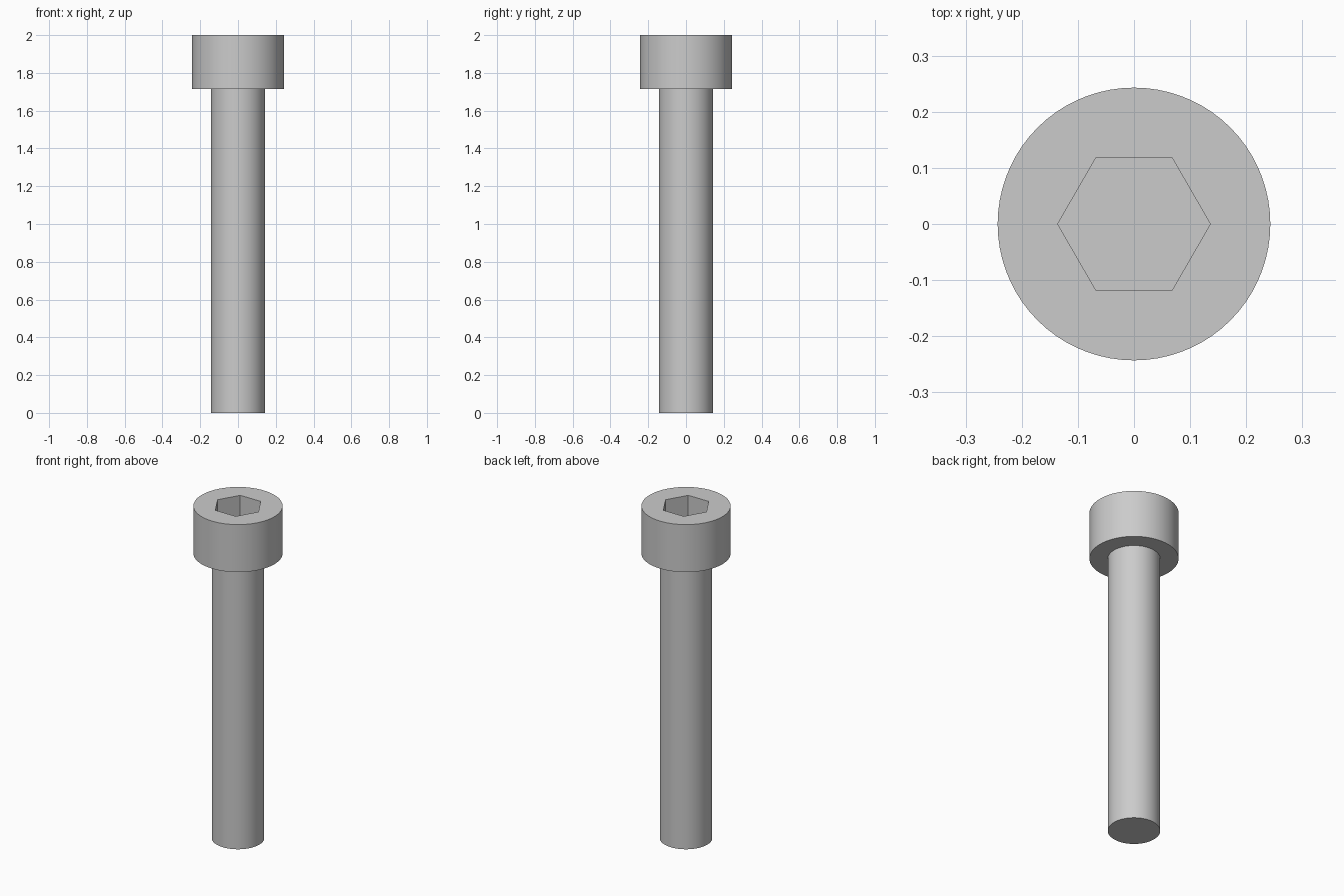
import bpy, bmesh, math
from mathutils import Vector

cube = bpy.data.objects.get("Cube")
if cube:
    bpy.data.objects.remove(cube, do_unlink=True)

HEIGHT = 2.0
HEAD_BASE = 1.714
HEAD_R = 0.243
SHANK_R = 0.143
SOCKET_R = 0.136
SOCKET_DEPTH = 0.143
SEGMENTS = 72

# Plain steel colour
steel = bpy.data.materials.new("steel_grey")
steel.use_nodes = True
colour = (0.6, 0.6, 0.6, 1.0)
steel.diffuse_color = colour
steel.node_tree.nodes["Principled BSDF"].inputs["Base Color"].default_value = colour


def add_object(name, bm):
    bmesh.ops.recalc_face_normals(bm, faces=bm.faces)
    mesh = bpy.data.meshes.new(name)
    bm.to_mesh(mesh)
    bm.free()
    mesh.materials.append(steel)
    obj = bpy.data.objects.new(name, mesh)
    bpy.context.collection.objects.link(obj)
    return obj


# Shank and head: one turned profile, closed with flat end caps
bm = bmesh.new()
profile = [(SHANK_R, 0), (SHANK_R, HEAD_BASE), (HEAD_R, HEAD_BASE), (HEAD_R, HEIGHT)]
verts = [bm.verts.new((r, 0, z)) for r, z in profile]
edges = [bm.edges.new(pair) for pair in zip(verts, verts[1:])]
bmesh.ops.spin(bm, geom=verts + edges, cent=(0, 0, 0), axis=(0, 0, 1),
               angle=math.tau, steps=SEGMENTS, use_merge=False)
bmesh.ops.remove_doubles(bm, verts=bm.verts, dist=0.0001)
bmesh.ops.holes_fill(bm, edges=[e for e in bm.edges if e.is_boundary], sides=0)
screw = add_object("cap_screw", bm)

# Hexagonal socket cutter, corners on the x axis
bm = bmesh.new()
corners = [Vector((SOCKET_R * math.cos(i * math.tau / 6),
                   SOCKET_R * math.sin(i * math.tau / 6),
                   HEIGHT - SOCKET_DEPTH)) for i in range(6)]
floor = bm.faces.new([bm.verts.new(c) for c in corners])
raised = bmesh.ops.extrude_face_region(bm, geom=[floor], use_keep_orig=True)
bmesh.ops.translate(bm, vec=(0, 0, SOCKET_DEPTH + 0.1),
                    verts=[g for g in raised["geom"] if isinstance(g, bmesh.types.BMVert)])
cutter = add_object("socket_cutter", bm)
cutter.hide_render = True

# Cut the socket, then drop the cutter
cut = screw.modifiers.new("socket", 'BOOLEAN')
cut.operation = 'DIFFERENCE'
cut.solver = 'EXACT'
cut.object = cutter
bpy.ops.object.select_all(action='DESELECT')
screw.select_set(True)
bpy.context.view_layer.objects.active = screw
bpy.ops.object.modifier_apply(modifier=cut.name)
bpy.data.objects.remove(cutter, do_unlink=True)

# Smooth round walls, sharp rims and socket edges
bpy.ops.object.shade_smooth_by_angle(angle=math.radians(30))
